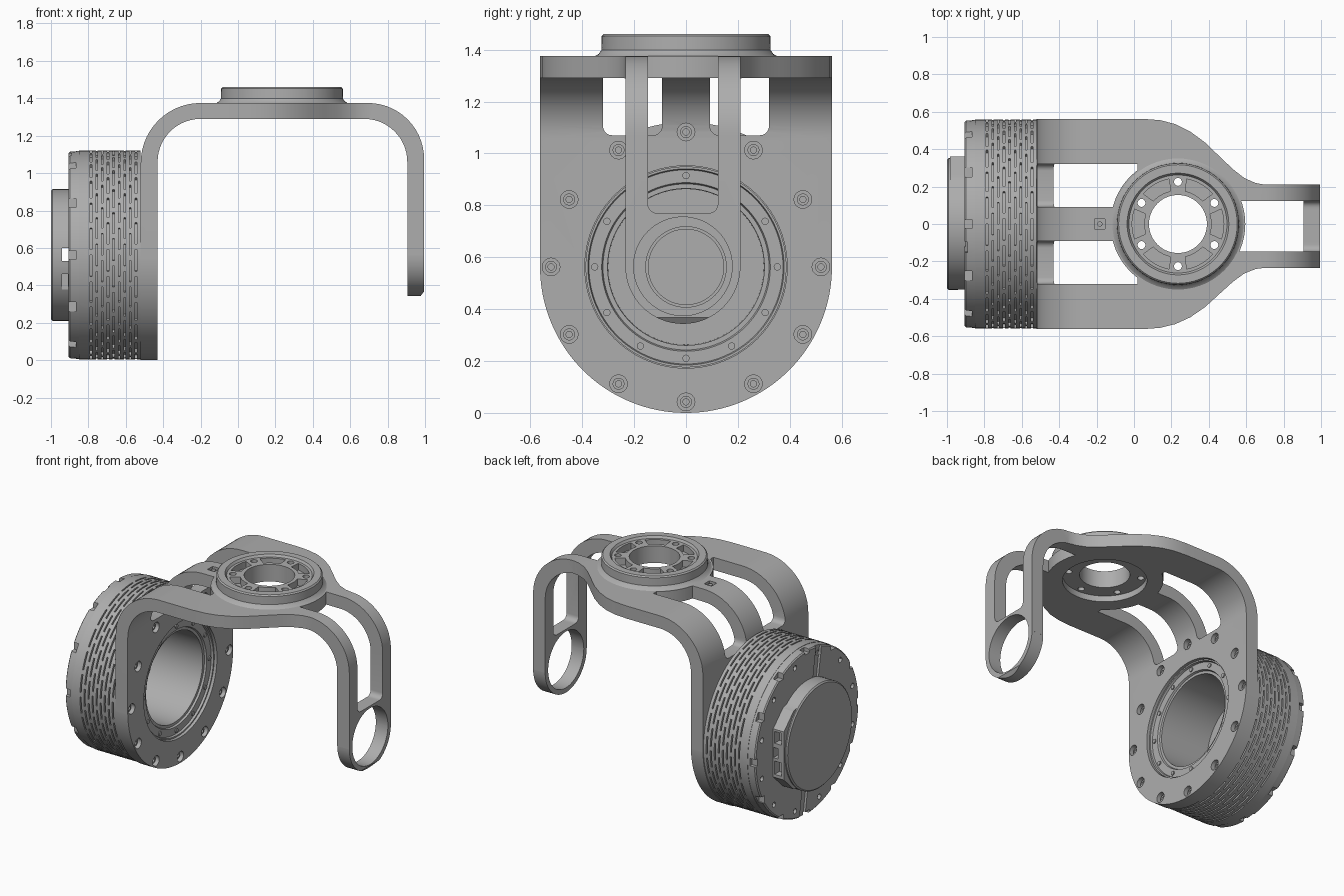
import bpy, bmesh
from math import sin, cos, radians, pi
from mathutils import Vector

if "Cube" in bpy.data.objects:
    bpy.data.objects.remove(bpy.data.objects["Cube"])

grey = bpy.data.materials.new("machined grey")
grey.use_nodes = True
COL = (0.42, 0.42, 0.42, 1)
grey.diffuse_color = COL
grey.node_tree.nodes["Principled BSDF"].inputs["Base Color"].default_value = COL

AXIS_Z = 0.5625     # height of the drive axis
HUB_X = 0.235       # centre of the top hub
SWAP = {"x": lambda u, v, w: (w, u, v),
        "y": lambda u, v, w: (u, w, v),
        "z": lambda u, v, w: (u, v, w)}


def finish(name, bm):
    bmesh.ops.remove_doubles(bm, verts=bm.verts, dist=1e-5)
    bmesh.ops.recalc_face_normals(bm, faces=bm.faces)
    me = bpy.data.meshes.new(name)
    bm.to_mesh(me)
    bm.free()
    me.materials.append(grey)
    ob = bpy.data.objects.new(name, me)
    bpy.context.collection.objects.link(ob)
    return ob


def prism(name, pts, axis, lo, hi):
    """Extrude a flat outline along an axis."""
    bm = bmesh.new()
    face = bm.faces.new([bm.verts.new(SWAP[axis](u, v, lo)) for u, v in pts])
    new = bmesh.ops.extrude_face_region(bm, geom=[face])["geom"]
    shift = Vector(SWAP[axis](0, 0, hi - lo))
    bmesh.ops.translate(bm, vec=shift, verts=[g for g in new if isinstance(g, bmesh.types.BMVert)])
    return finish(name, bm)


def arc(cu, cv, r, a0, a1, n=14):
    steps = [radians(a0 + (a1 - a0) * i / n) for i in range(n + 1)]
    return [(cu + r * cos(a), cv + r * sin(a)) for a in steps]


def cyl(name, cu, cv, r, axis, lo, hi, n=48):
    return prism(name, arc(cu, cv, r, 0, 360 - 360 / n, n - 1), axis, lo, hi)


def box(name, x0, x1, y0, y1, z0, z1):
    return prism(name, [(x0, y0), (x1, y0), (x1, y1), (x0, y1)], "z", z0, z1)


def lathe(name, profile, axis, cu, cv, n=96, slit=None):
    """Revolve a closed (along, radius) outline; slit faces are sunk inwards."""
    bm = bmesh.new()
    rings = []
    for k in range(n):
        a = 2 * pi * k / n
        rings.append([bm.verts.new(SWAP[axis](cu + r * cos(a), cv + r * sin(a), w)) for w, r in profile])
    sunk, m = [], len(profile)
    for k in range(n):
        p, q = rings[k], rings[(k + 1) % n]
        for i in range(m):
            j = (i + 1) % m
            if profile[i][1] == 0 and profile[j][1] == 0:
                continue
            f = bm.faces.new((p[i], p[j], q[j], q[i]))
            if slit and slit(i, k):
                sunk.append(f)
    if sunk:
        new = bmesh.ops.extrude_face_region(bm, geom=sunk)["geom"]
        bmesh.ops.delete(bm, geom=[f for f in sunk if f.is_valid], context="FACES_ONLY")
        for v in (g for g in new if isinstance(g, bmesh.types.BMVert)):
            v.co.y *= 0.965
            v.co.z = cv + (v.co.z - cv) * 0.965
    return finish(name, bm)


def combine(ob, others, op="DIFFERENCE"):
    """Apply booleans and remove the helper solids."""
    for other in others:
        mod = ob.modifiers.new("cut", "BOOLEAN")
        mod.operation, mod.object, mod.solver = op, other, "EXACT"
    deps = bpy.context.evaluated_depsgraph_get()
    me = bpy.data.meshes.new_from_object(ob.evaluated_get(deps))
    ob.modifiers.clear()
    ob.data = me
    for other in others:
        bpy.data.objects.remove(other)
    return ob


def around(radius, step=30, start=0):
    """Points (y, z) on a bolt circle about the drive axis."""
    return [(radius * cos(radians(a)), AXIS_Z + radius * sin(radians(a)))
            for a in range(start, 360 + start, step)]


def slot(x0, x1, y0, y1, z0, r=0.035):
    """Slot cutter with rounded lower corners that stops at the hub disc."""
    pts = (arc(y0 + r, z0 + r, r, 180, 270, 5) + arc(y1 - r, z0 + r, r, 270, 360, 5)
           + [(y1, 1.6), (y0, 1.6)])
    cutter = prism("slot_cutter", pts, "x", x0, x1)
    return combine(cutter, [cyl("disc", HUB_X, 0, 0.36, "z", 1.1, 1.7, 64)])


# Yoke: bent strip trimmed by its plan and side outlines
strip = ([(-0.52, -0.02)] + arc(-0.2, 1.055, 0.32, 180, 90) + arc(0.695, 1.075, 0.3, 90, 0)
         + [(0.995, 0.56), (0.905, 0.56)] + arc(0.675, 1.06, 0.23, 0, 90)
         + arc(-0.2, 1.06, 0.23, 90, 180) + [(-0.43, -0.02)])
yoke = prism("yoke", strip, "y", -0.7, 0.7)
edge = [(0.05, 0.562), (0.14, 0.555), (0.22, 0.535), (0.3, 0.497), (0.38, 0.44), (0.46, 0.365),
        (0.53, 0.3), (0.59, 0.255), (0.65, 0.23), (0.7, 0.222), (1.1, 0.222)]
plan = [(-0.6, 0.562)] + edge + [(x, -y) for x, y in reversed(edge)] + [(-0.6, -0.562)]
plan = [(x, y - 0.012 * min(1, max(0, x - 0.2) * 2)) for x, y in plan]
side = arc(0, AXIS_Z, 0.5625, 180, 360, 64) + [(0.5625, 1.6), (-0.5625, 1.6)]
combine(yoke, [prism("plan", plan, "z", -0.5, 2), prism("side", side, "x", -0.8, 1.2)], "INTERSECT")
combine(yoke, [cyl("arm_end", -0.012, 0.565, 0.222, "x", 0.905, 0.995, 64)], "UNION")
cutters = [
    slot(-0.6, 0.02, 0.092, 0.32, 1.07), slot(-0.6, 0.02, -0.32, -0.092, 1.07),
    slot(0.45, 1.1, -0.147, 0.123, 0.77),
    cyl("arm_bore", -0.012, 0.565, 0.19, "x", 0.8, 1.1, 64),
    prism("arm_chamfer", [(0.97, 0.335), (1.02, 0.4), (1.02, 0.3), (0.97, 0.3)], "y", -0.3, 0.3),
    cyl("hub_bore", HUB_X, 0, 0.26, "z", 1.2, 1.5, 64),
    cyl("drive_bore", 0, AXIS_Z, 0.39, "x", -0.6, -0.4, 96),
    box("rib_pocket", -0.21, -0.155, -0.028, 0.028, 1.355, 1.45)]
cutters += [cyl("counterbore", y, z, 0.034, "x", -0.48, -0.4, 24) for y, z in around(0.52)]
combine(yoke, cutters)
cyl("rib_screw", -0.182, 0, 0.014, "z", 1.35, 1.368, 16)

# Top hub with sector pockets and bolt holes
hub = lathe("hub", [(1.33, 0.155), (1.33, 0.259), (1.374, 0.259), (1.374, 0.352), (1.383, 0.337),
                    (1.398, 0.326), (1.452, 0.325), (1.46, 0.317), (1.46, 0.272), (1.445, 0.262),
                    (1.445, 0.155)], "z", HUB_X, 0, 72)
cutters = []
for a in range(0, 360, 60):
    sector = arc(HUB_X, 0, 0.245, a - 19, a + 19, 8) + arc(HUB_X, 0, 0.18, a + 17, a - 17, 8)
    cutters.append(prism("pocket", sector, "z", 1.4, 1.5))
    b = radians(a + 30)
    cutters.append(cyl("hole", HUB_X + 0.225 * cos(b), 0.225 * sin(b), 0.021, "z", 1.2, 1.6, 20))
combine(hub, cutters)

# Drive housing: hollow drum with staggered cooling slits
rows, pitch, first = 9, 0.03, -0.79
drum = [(-0.85, 0.3), (-0.85, 0.558)]
for i in range(rows):
    drum += [(first + i * pitch, 0.558), (first + i * pitch + 0.009, 0.558)]
drum += [(-0.521, 0.558), (-0.521, 0.387), (-0.448, 0.387), (-0.448, 0.378), (-0.462, 0.374),
         (-0.462, 0.325), (-0.475, 0.32), (-0.475, 0.302)]


def is_slit(i, k):
    row, odd = divmod(i - 2, 2)
    return 0 <= row < rows and not odd and (k + 2 * row) % 5 < 4


lathe("drive_housing", drum, "x", 0, AXIS_Z, 120, is_slit)

# Screws in the yoke plate and the bearing ring
for y, z in around(0.52):
    lathe("plate_screw", [(-0.485, 0), (-0.485, 0.023), (-0.45, 0.023), (-0.45, 0.012),
                          (-0.465, 0.012), (-0.465, 0)], "x", y, z, 18)
for y, z in around(0.352):
    cyl("ring_screw", y, z, 0.014, "x", -0.47, -0.455, 12)

# Back cover with rim notches, screw holes and a cable channel
cover = lathe("back_cover", [(-0.905, 0), (-0.905, 0.545), (-0.898, 0.553), (-0.849, 0.556),
                             (-0.849, 0.31), (-0.84, 0.3), (-0.84, 0)], "x", 0, AXIS_Z)
cutters = []
for y, z in around(0.555):
    cutters.append(box("notch", -0.95, -0.865, y - 0.025, y + 0.025, z - 0.025, z + 0.025))
for y, z in around(0.5, 30, 15):
    cutters.append(cyl("screw_hole", y, z, 0.018, "x", -0.95, -0.885, 12))
channel = [(-0.17, 1.2), (-0.11, 1.2), (0.1, -0.1), (0.04, -0.1)]
cutters.append(prism("channel", channel, "x", -0.95, -0.89))
combine(cover, cutters)
lathe("inner_boss", [(-0.845, 0.145), (-0.83, 0.145), (-0.83, 0.157), (-0.845, 0.157)],
      "x", 0, AXIS_Z, 64)

# Round end cap with a connector block on one flank
cap = lathe("end_cap", [(-1, 0), (-1, 0.343), (-0.992, 0.352), (-0.9, 0.352), (-0.9, 0)],
            "x", 0, AXIS_Z, 72)
block = [(0.1, 0.26), (0.26, 0.3), (0.362, 0.4), (0.362, 0.725), (0.26, 0.825), (0.1, 0.865)]
combine(cap, [prism("block", block, "x", -0.985, -0.9)], "UNION")
combine(cap, [box("cable_slot", -0.94, -0.906, -0.5, 0.5, 0.53, 0.6),
              box("plug_a", -0.965, -0.915, 0.31, 0.5, 0.42, 0.51),
              box("plug_b", -0.965, -0.915, 0.31, 0.5, 0.63, 0.71),
              box("plug_c", -0.94, -0.91, -0.5, -0.3, 0.37, 0.46)])

# Smooth the curved faces, keep the edges crisp
bpy.ops.object.select_all(action="DESELECT")
for ob in bpy.context.collection.objects:
    if ob.type == "MESH" and grey.name in ob.data.materials:
        ob.select_set(True)
        bpy.context.view_layer.objects.active = ob
bpy.ops.object.shade_smooth_by_angle(angle=radians(30))
